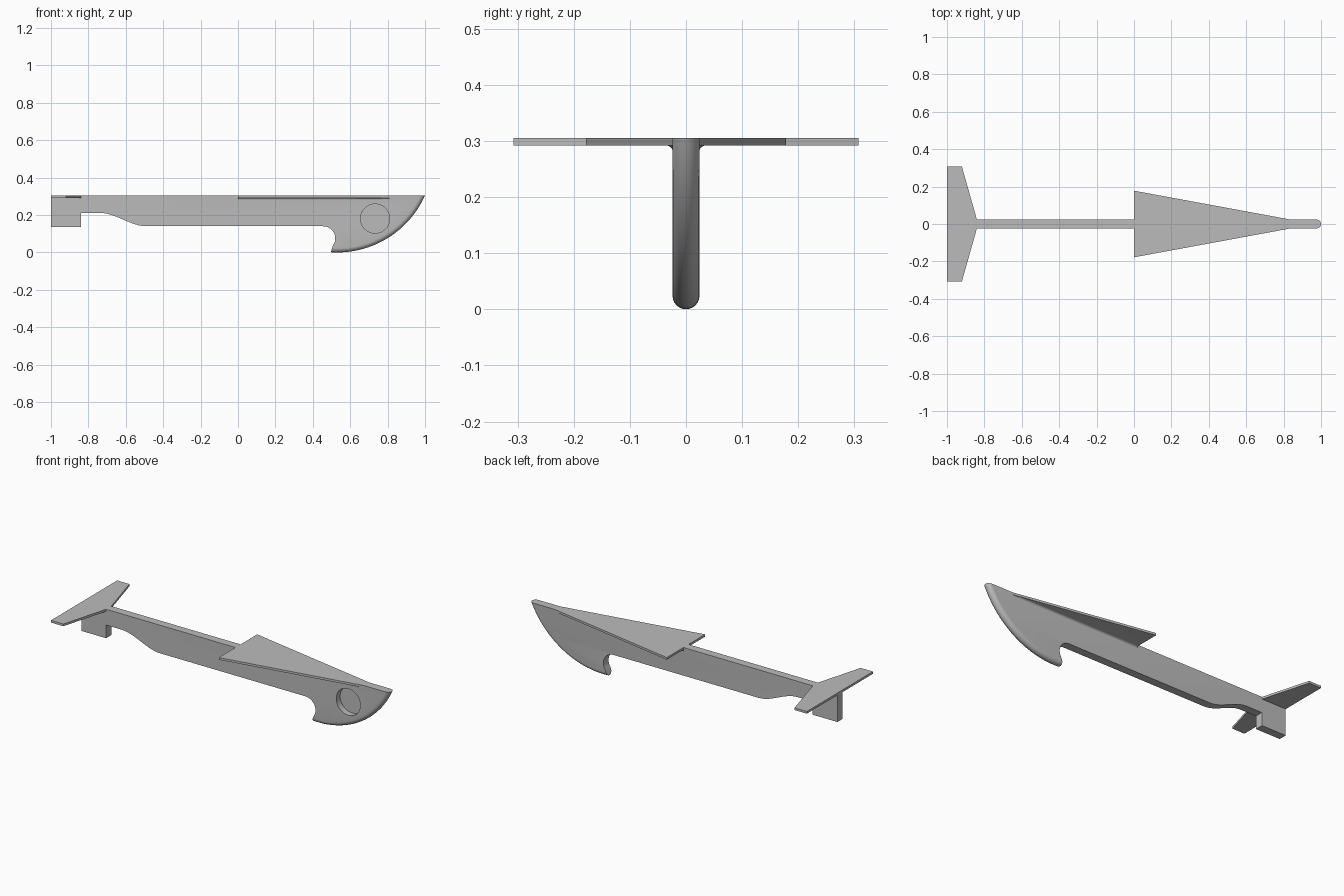
import bpy, bmesh, math

cube = bpy.data.objects.get("Cube")
if cube:
    bpy.data.objects.remove(cube)

grey = bpy.data.materials.new("plain grey")
grey.use_nodes = True
COLOUR = (0.5, 0.5, 0.5, 1)
grey.diffuse_color = COLOUR
grey.node_tree.nodes["Principled BSDF"].inputs["Base Color"].default_value = COLOUR

HALF = 0.024          # half thickness of the body
TOP, UNDER = 0.305, 0.292   # top and underside of both wings


def loft(name, sections):
    """Skin matching closed loops and cap both ends."""
    bm = bmesh.new()
    rings = [[bm.verts.new(p) for p in s] for s in sections]
    n = len(rings[0])
    for a, b in zip(rings, rings[1:]):
        for i in range(n):
            j = (i + 1) % n
            bm.faces.new((a[i], a[j], b[j], b[i]))
    bm.faces.new(rings[0])
    bm.faces.new(rings[-1])
    bmesh.ops.recalc_face_normals(bm, faces=bm.faces)
    mesh = bpy.data.meshes.new(name)
    bm.to_mesh(mesh)
    bm.free()
    obj = bpy.data.objects.new(name, mesh)
    bpy.context.collection.objects.link(obj)
    mesh.materials.append(grey)
    return obj


def smooth(obj):
    bpy.ops.object.select_all(action='DESELECT')
    obj.select_set(True)
    bpy.context.view_layer.objects.active = obj
    bpy.ops.object.shade_smooth_by_angle(angle=math.radians(32))


def body_outline(y, inset):
    """Side outline; only the curved nose edge moves with the inset."""
    cx, radius = 0.53, 0.515
    r = radius - inset
    start = math.asin((0.497 + 0.25 * inset - cx) / r)
    end = math.acos((radius - TOP) / r)
    pts = []
    for i in range(29):
        a = start + (end - start) * i / 28
        pts.append((cx + r * math.sin(a), radius - r * math.cos(a)))
    # Top edge, tail fin and flat belly step
    pts += [(-1, TOP), (-1, 0.135), (-0.84, 0.135), (-0.84, 0.212)]
    # Smooth belly step
    for i in range(13):
        t = i / 12
        pts.append((-0.74 + 0.25 * t, 0.212 - 0.072 * t * t * (3 - 2 * t)))
    # Hooked notch behind the chin
    for i in range(13):
        a = math.radians(90 - 125 * i / 12)
        pts.append((0.455 + 0.065 * math.cos(a), 0.075 + 0.065 * math.sin(a)))
    return [(x, y, z) for x, z in pts]


# Body with a fully rounded nose edge
sections = []
for i in range(13):
    a = math.radians(-90 + 15 * i)
    sections.append(body_outline(HALF * math.sin(a), HALF * (1 - math.cos(a))))
body = loft("body", sections)

# Round blind recess on the front side
bpy.ops.mesh.primitive_cylinder_add(
    vertices=48, radius=0.078, depth=0.1,
    location=(0.733, 0.012 - 0.05, 0.181), rotation=(math.pi / 2, 0, 0))
cutter = bpy.context.object
cutter.name = "recess_cutter"
cutter.hide_render = True
cutter.data.materials.append(grey)
cut = body.modifiers.new("recess", 'BOOLEAN')
cut.operation = 'DIFFERENCE'
cut.solver = 'EXACT'
cut.object = cutter
bpy.context.view_layer.objects.active = body
bpy.ops.object.modifier_apply(modifier=cut.name)
bpy.data.objects.remove(cutter)
smooth(body)


def wing_section(x, width, fillet):
    """Flat wing slice with fillets running down into the body."""
    half = [(width, TOP), (width, UNDER)]
    for i in range(7):
        a = math.radians(15 * i)
        half.append((HALF - 0.001 + fillet * (1 - math.sin(a)),
                     UNDER - fillet * (1 - math.cos(a))))
    loop = half + [(-y, z) for y, z in reversed(half)]
    return [(x, y, z) for y, z in loop]


# Main delta wing
wing = loft("main_wing", [wing_section(0, 0.178, 0.013),
                          wing_section(0.765, 0.037, 0.013),
                          wing_section(0.84, HALF - 0.001, 0)])
smooth(wing)

# Swept tail wing
half = [(-1, 0.307), (-0.92, 0.307), (-0.84, HALF)]
plan = half + [(x, -y) for x, y in reversed(half)]
loft("tail_wing", [[(x, y, z) for x, y in plan] for z in (UNDER, TOP)])
